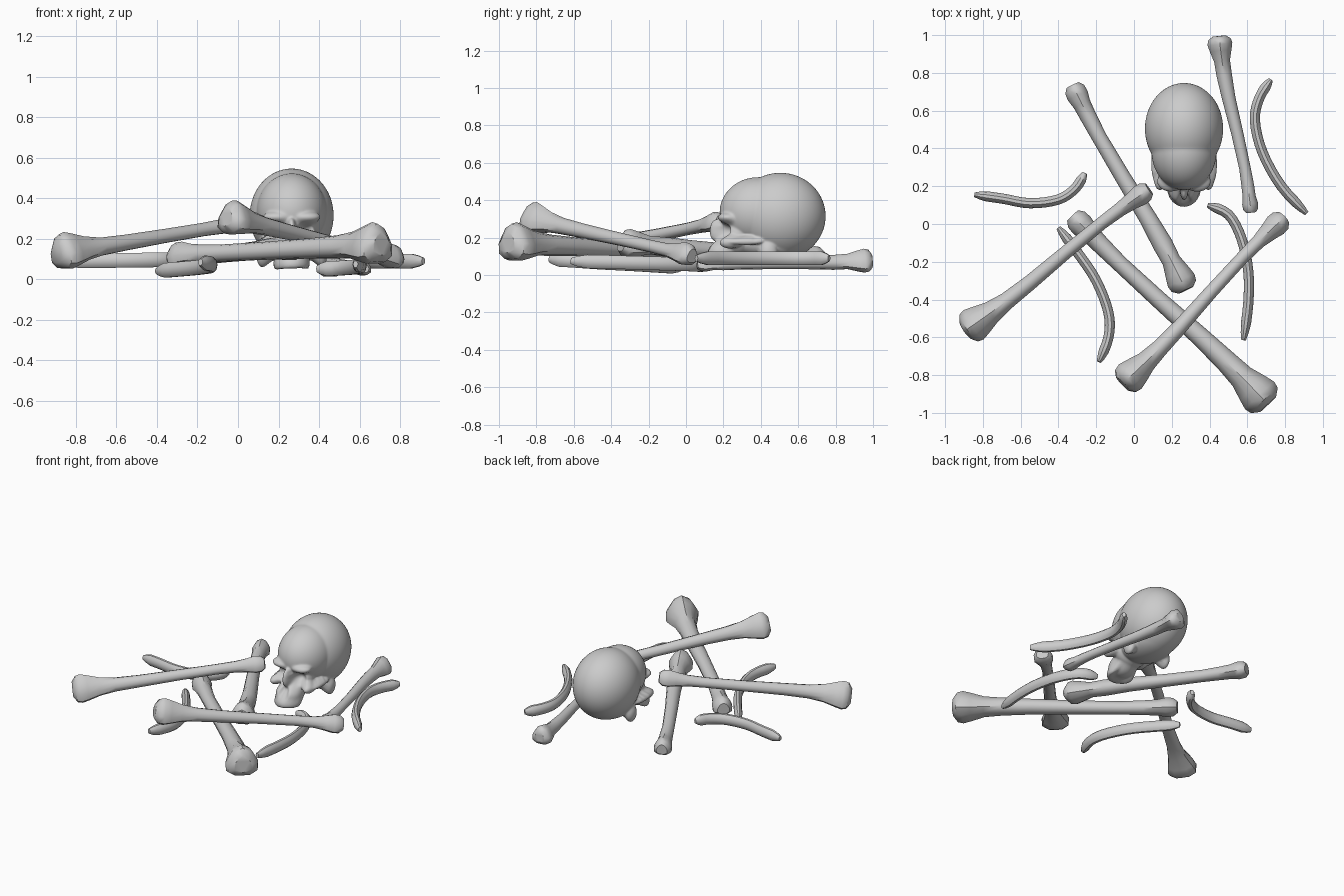
import bpy, bmesh, math
from mathutils import Vector

if "Cube" in bpy.data.objects:
    bpy.data.objects.remove(bpy.data.objects["Cube"])


def finish(name, bm, angle=40):
    bmesh.ops.recalc_face_normals(bm, faces=bm.faces)
    me = bpy.data.meshes.new(name)
    bm.to_mesh(me)
    bm.free()
    ob = bpy.data.objects.new(name, me)
    bpy.context.collection.objects.link(ob)
    bpy.ops.object.select_all(action='DESELECT')
    ob.select_set(True)
    bpy.context.view_layer.objects.active = ob
    bpy.ops.object.shade_smooth_by_angle(angle=math.radians(angle))
    return ob


def loft(name, path, widths, heights, sides=12, tri=None):
    """Skin rings along a path; tri adds a three-lobed bulge per ring."""
    bm, rings, n = bmesh.new(), [], len(path)
    for i, p in enumerate(path):
        d = (path[min(i + 1, n - 1)] - path[max(i - 1, 0)]).normalized()
        side = d.cross(Vector((0, 0, 1))).normalized()
        up = side.cross(d)
        ring = []
        for k in range(sides):
            a = 2 * math.pi * k / sides
            lobe = 1 + (tri[i] * math.cos(3 * (a - math.pi / 2)) if tri else 0)
            ring.append(bm.verts.new(p + side * math.cos(a) * widths[i] * lobe
                                     + up * math.sin(a) * heights[i] * lobe))
        rings.append(ring)
    for r, s in zip(rings, rings[1:]):
        for k in range(sides):
            j = (k + 1) % sides
            bm.faces.new((r[k], r[j], s[j], s[k]))
    bm.faces.new(rings[0][::-1])
    bm.faces.new(rings[-1])
    return finish(name, bm)


def long_bone(name, small, big, rs, shaft, rb, bow=0.01):
    """Straight limb bone with a small knob and a broad flared head."""
    a, b = Vector(small), Vector(big)
    side = (b - a).cross(Vector((0, 0, 1))).normalized()
    prof = [(0, rs * .62), (.02, rs * .95), (.05, rs), (.09, rs * .82),
            (.15, shaft * 1.05), (.25, shaft * .95), (.45, shaft), (.65, shaft * 1.12),
            (.78, shaft * 1.28), (.86, rb * .64), (.92, rb * .88),
            (.955, rb), (.98, rb * .92), (1, rb * .55)]
    path = [a.lerp(b, t) + side * bow * math.sin(2 * math.pi * t) for t, r in prof]
    rad = [r for t, r in prof]
    tri = [.1 if t < .1 else .12 if t > .85 else .03 for t, r in prof]
    return loft(name, path, rad, [r * .97 for r in rad], 12, tri)


def rib(name, pts, z0, z1):
    """Flattened curved band through the plan points."""
    n, path, w, h, steps = len(pts), [], [], [], 4
    ext = [pts[0]] + pts + [pts[-1]]
    for i in range(n - 1):
        p0, p1, p2, p3 = (Vector(q) for q in ext[i:i + 4])
        for s in range(steps + (i == n - 2)):
            t = s / steps
            q = .5 * (2 * p1 + (p2 - p0) * t + (2 * p0 - 5 * p1 + 4 * p2 - p3) * t * t
                      + (3 * p1 - p0 - 3 * p2 + p3) * t ** 3)
            u = (i + t) / (n - 1)
            taper = min(1, .45 + 6 * min(u, 1 - u))
            path.append(Vector((q.x, q.y, z0 + (z1 - z0) * u)))
            w.append(.027 * taper)
            h.append(.038 * taper)
    return loft(name, path, w, h, 10)


# Long bones
long_bone("long_bone_back_left", (-.325, .735, .09), (.275, -.35, .165), .058, .042, .078)
long_bone("long_bone_left", (.08, .185, .285), (-.895, -.565, .125), .056, .036, .094)
long_bone("long_bone_front", (-.325, .045, .115), (.71, -.955, .17), .064, .046, .106)
long_bone("long_bone_upper", (.795, .035, .10), (-.06, -.845, .305), .062, .036, .088)
long_bone("long_bone_right", (.62, .06, .055), (.45, .995, .07), .042, .032, .066)

# Ribs
rib("rib_left", [(-.845, .155), (-.7, .135), (-.55, .11), (-.4, .13), (-.31, .19), (-.26, .27)], .09, .10)
rib("rib_front", [(-.4, -.02), (-.3, -.15), (-.2, -.3), (-.135, -.47), (-.135, -.6), (-.185, -.73)], .04, .085)
rib("rib_middle", [(.39, .1), (.5, .05), (.57, -.08), (.605, -.25), (.605, -.42), (.58, -.615)], .05, .075)
rib("rib_right", [(.725, .765), (.665, .67), (.64, .55), (.68, .38), (.78, .2), (.915, .055)], .09, .09)

# Skull masses: offset from its midline, y, z, then radii; off-centre ones are mirrored
CX, CORE = .265, Vector((0, .38, .24))
masses = [
    (0, .505, .315, .207, .242, .232),    # braincase
    (0, .385, .335, .172, .205, .188),    # forehead
    (0, .46, .17, .15, .2, .095),         # base
    (.07, .225, .305, .075, .055, .032),  # brow
    (0, .28, .21, .125, .1, .12),         # face core
    (.125, .235, .175, .035, .06, .035),  # cheekbone
    (.155, .32, .18, .02, .1, .022),      # cheek arch
    (0, .2, .125, .088, .095, .07),       # upper jaw
    (0, .165, .235, .024, .04, .07),      # nose bridge
    (.14, .44, .12, .035, .05, .065),     # bone behind ear
]
# Row of upper teeth
for k in range(6):
    a = math.radians(8 + k * 16)
    masses.append((.08 * math.sin(a), .2 - .095 * math.cos(a), .075, .015, .018, .036))
# Eye sockets and nose opening
hollows = [(.068, .18, .235, .046, .075, .043), (.013, .11, .165, .018, .06, .035)]


def mirrored(items):
    return [(s * e[0],) + tuple(e[1:]) for e in items for s in ((1, -1) if e[0] else (1,))]


def ray(d, e):
    """Near and far distance where a ray from the core crosses an ellipsoid."""
    o = [(CORE[i] - e[i]) / e[i + 3] for i in range(3)]
    v = [d[i] / e[i + 3] for i in range(3)]
    a, b, c = sum(x * x for x in v), sum(x * y for x, y in zip(o, v)), sum(x * x for x in o) - 1
    q = b * b - a * c
    return ((-b - math.sqrt(q)) / a, (-b + math.sqrt(q)) / a) if q > 0 else None


# Skull: a sphere stretched to the outside of the masses, pushed in at the hollows
bm = bmesh.new()
bmesh.ops.create_icosphere(bm, subdivisions=6, radius=1)
solid, holes = mirrored(masses), mirrored(hollows)
for v in bm.verts:
    d = v.co.normalized()
    r = max(h[1] for h in (ray(d, e) for e in solid) if h)
    for h in (ray(d, e) for e in holes):
        if h and 0 < h[0] < r:
            r = h[0]
    v.co = CORE + d * r + Vector((CX, 0, 0))
for _ in range(3):
    bmesh.ops.smooth_vert(bm, verts=bm.verts, factor=.5, use_axis_x=True, use_axis_y=True, use_axis_z=True)
finish("skull", bm, 75)
